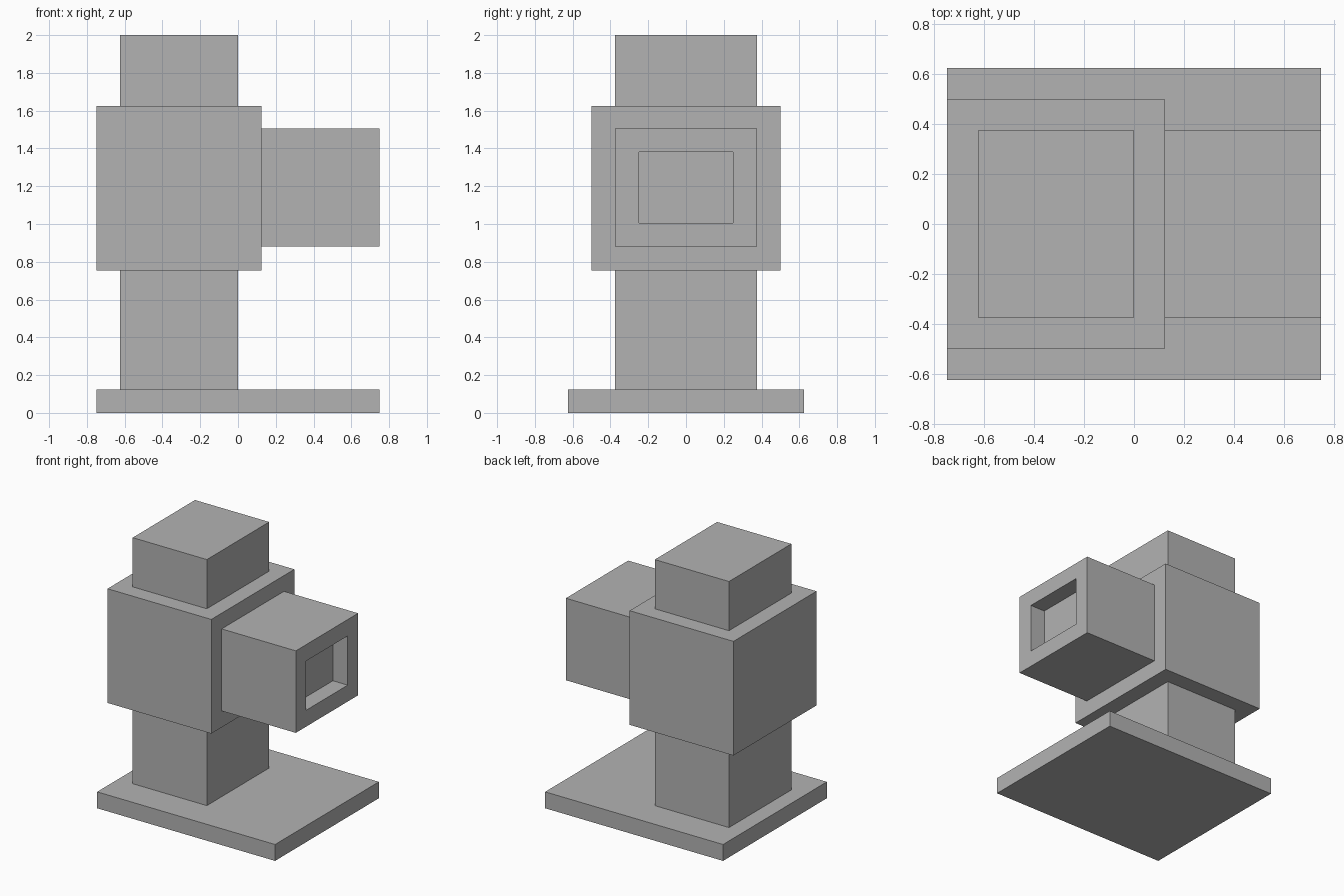
import bpy
import bmesh
from mathutils import Vector

cube = bpy.data.objects.get("Cube")
if cube:
    bpy.data.objects.remove(cube, do_unlink=True)

# Single plain grey
grey = bpy.data.materials.new("plain grey")
grey.use_nodes = True
colour = (0.45, 0.45, 0.45, 1)
grey.diffuse_color = colour
grey.node_tree.nodes["Principled BSDF"].inputs["Base Color"].default_value = colour


def box(name, low, high, recess=0):
    """Flat-faced box between two corners, optionally with a recess in its +x face."""
    low, high = Vector(low), Vector(high)
    bm = bmesh.new()
    bmesh.ops.create_cube(bm, size=1)
    bmesh.ops.scale(bm, vec=high - low, verts=bm.verts)
    bmesh.ops.translate(bm, vec=(low + high) / 2, verts=bm.verts)
    if recess:
        bm.normal_update()
        face = max(bm.faces, key=lambda f: f.normal.x)
        # Frame around the opening, then the recess floor and its walls
        bmesh.ops.inset_region(bm, faces=[face], thickness=recess, use_even_offset=True)
        floor = bmesh.ops.extrude_discrete_faces(bm, faces=[face])["faces"][0]
        bmesh.ops.translate(bm, vec=(-recess, 0, 0), verts=floor.verts)
    bmesh.ops.recalc_face_normals(bm, faces=bm.faces)
    mesh = bpy.data.meshes.new(name)
    bm.to_mesh(mesh)
    bm.free()
    mesh.materials.append(grey)
    obj = bpy.data.objects.new(name, mesh)
    bpy.context.collection.objects.link(obj)
    return obj


# Base, column, main housing and cap stacked upward
box("base_plate", (-0.75, -0.625, 0), (0.75, 0.625, 0.125))
box("column", (-0.625, -0.375, 0.125), (0, 0.375, 0.755))
box("main_housing", (-0.75, -0.5, 0.755), (0.125, 0.5, 1.625))
box("top_cap", (-0.625, -0.375, 1.625), (0, 0.375, 2))

# Side block with a shallow square-cornered opening
box("side_nozzle", (0.125, -0.375, 0.88), (0.75, 0.375, 1.505), recess=0.125)
